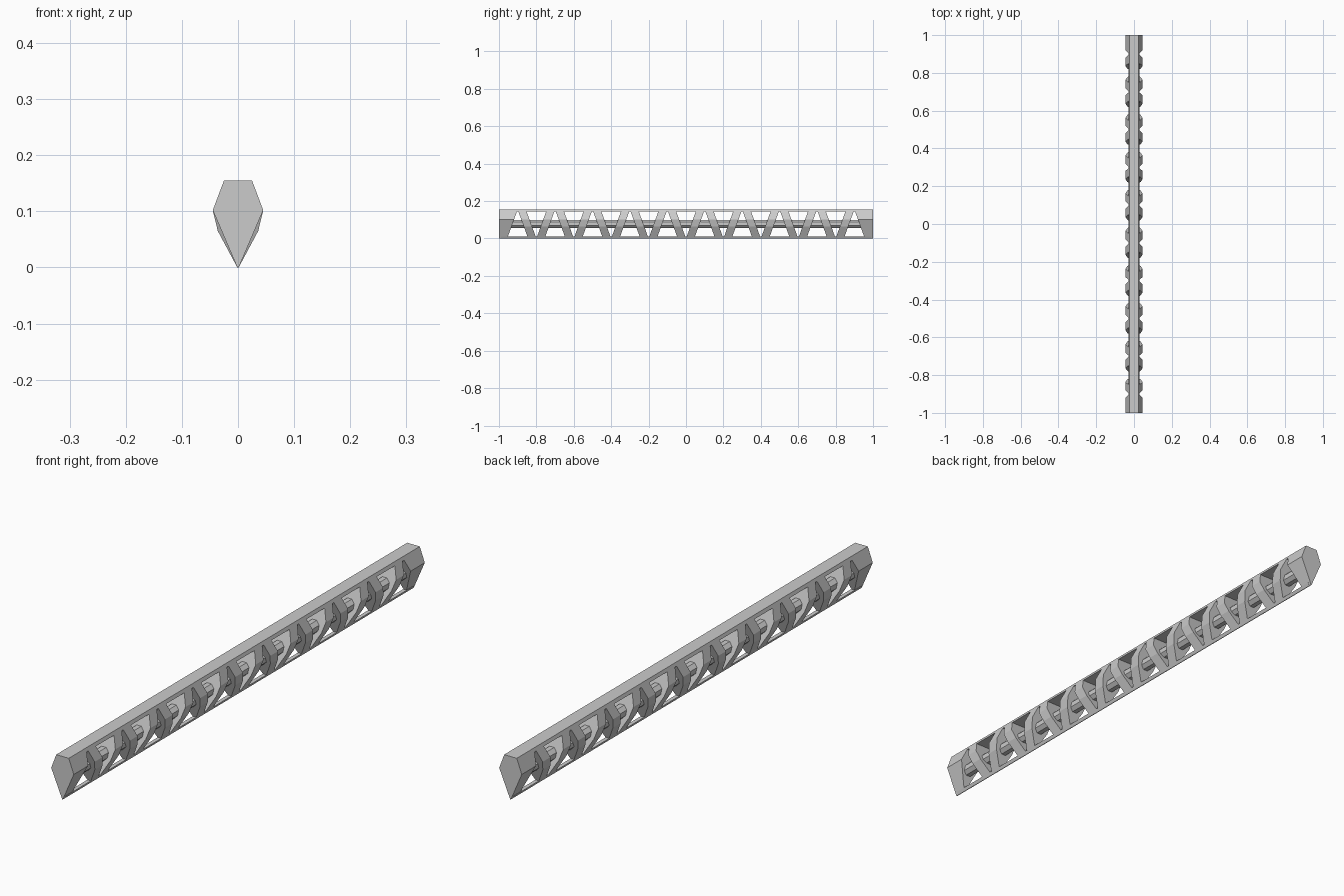
import bpy, bmesh, math

if "Cube" in bpy.data.objects:
    bpy.data.objects.remove(bpy.data.objects["Cube"])

T = 0.022            # half thickness of a diagonal, along y
PITCH = 0.1          # horizontal run of one diagonal
TOP = 0.155
# cross-section as (z, half width), bottom to top
LEVELS = [(0.0, 0.0012), (0.065, 0.036), (0.102, 0.045), (TOP, 0.025)]
END_LEVELS = [LEVELS[0], LEVELS[2], LEVELS[3]]


def width_at(z):
    for (z0, w0), (z1, w1) in zip(LEVELS, LEVELS[1:]):
        if z <= z1:
            return w0 + (w1 - w0) * (z - z0) / (z1 - z0)


def loft(bm, rings):
    """Skin a stack of equal-sized rings and cap both ends."""
    vs = [[bm.verts.new(p) for p in r] for r in rings]
    n = len(vs[0])
    for a, b in zip(vs, vs[1:]):
        for i in range(n):
            j = (i + 1) % n
            bm.faces.new((a[i], a[j], b[j], b[i]))
    bm.faces.new(vs[0][::-1])
    bm.faces.new(vs[-1])


def rect(w, y0, y1, z):
    return [(-w, y0, z), (w, y0, z), (w, y1, z), (-w, y1, z)]


def finish(bm, name):
    bmesh.ops.recalc_face_normals(bm, faces=bm.faces)
    me = bpy.data.meshes.new(name)
    bm.to_mesh(me)
    bm.free()
    ob = bpy.data.objects.new(name, me)
    bpy.context.collection.objects.link(ob)
    return ob


def chord(name, z0, z1):
    bm = bmesh.new()
    a, b = width_at(z0), width_at(z1)
    loft(bm, [[(-a, y, z0), (a, y, z0), (b, y, z1), (-b, y, z1)] for y in (-0.99, 0.99)])
    finish(bm, name)


# long top and bottom chords
chord("top_chord", 0.143, TOP)
chord("bottom_chord", 0.0, 0.011)

# zigzag diagonals spanning the full width
bm = bmesh.new()
for k in range(-9, 9):
    y0 = k * PITCH
    rising = k % 2 == 0          # bottom nodes lie on even multiples
    a, b = y0 + T, y0 + PITCH - T
    if not rising:
        a, b = b, a
    rings = []
    for z, w in LEVELS:
        y = a + (b - a) * z / TOP
        rings.append(rect(w, y - T, y + T, z))
    loft(bm, rings)
finish(bm, "diagonals")

# solid end blocks with slanted inner faces
for s, name in ((-1, "front_end_block"), (1, "back_end_block")):
    bm = bmesh.new()
    rings = []
    for z, w in END_LEVELS:
        inner = 1 - 2 * T - (PITCH - 2 * T) * z / TOP
        rings.append(rect(w, s, s * inner, z))
    loft(bm, rings)
    finish(bm, name)

# core bar running through the middle
bm = bmesh.new()
ring = [(0.0235 * math.cos(math.pi / 8 + i * math.pi / 4),
         0.078 + 0.0235 * math.sin(math.pi / 8 + i * math.pi / 4)) for i in range(8)]
loft(bm, [[(x, y, z) for x, z in ring] for y in (-0.97, 0.97)])
finish(bm, "core_bar")
